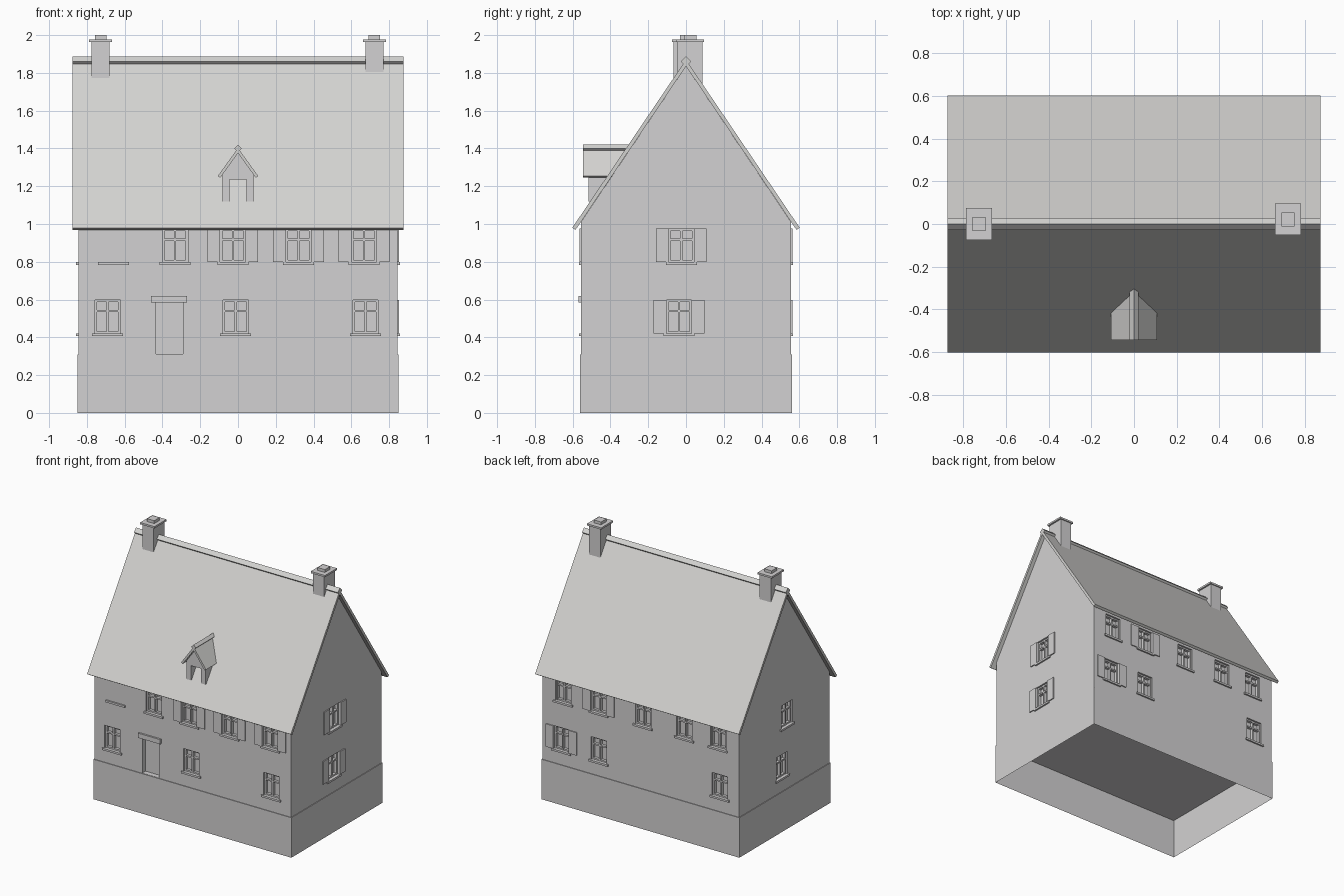
import bpy
import bmesh

cube = bpy.data.objects.get("Cube")
if cube:
    bpy.data.objects.remove(cube, do_unlink=True)


def material(name, rgb):
    m = bpy.data.materials.new(name)
    m.use_nodes = True
    m.diffuse_color = (*rgb, 1)
    m.node_tree.nodes["Principled BSDF"].inputs["Base Color"].default_value = (*rgb, 1)
    return m


WALL = material("wall grey", (0.65, 0.64, 0.645))
ROOF = material("roof grey", (0.65, 0.645, 0.63))


def finish(name, bm, mat):
    bmesh.ops.recalc_face_normals(bm, faces=bm.faces)
    mesh = bpy.data.meshes.new(name)
    bm.to_mesh(mesh)
    bm.free()
    mesh.materials.append(mat)
    ob = bpy.data.objects.new(name, mesh)
    bpy.context.scene.collection.objects.link(ob)
    return ob


def add_box(bm, lo, hi):
    verts = bmesh.ops.create_cube(bm, size=1)["verts"]
    for v in verts:
        for i in range(3):
            v.co[i] = lo[i] if v.co[i] < 0 else hi[i]
    return verts


def boxes(name, items, mat):
    bm = bmesh.new()
    for lo, hi in items:
        add_box(bm, lo, hi)
    return finish(name, bm, mat)


def prism(name, profile, axis, start, end, mat):
    """Extrude a (side, z) profile along the x or y axis."""
    bm = bmesh.new()
    place = (lambda s, z: (start, s, z)) if axis == "x" else (lambda s, z: (s, start, z))
    face = bm.faces.new([bm.verts.new(place(s, z)) for s, z in profile])
    ext = bmesh.ops.extrude_face_region(bm, geom=[face])["geom"]
    moved = [g for g in ext if isinstance(g, bmesh.types.BMVert)]
    d = end - start
    bmesh.ops.translate(bm, verts=moved, vec=(d, 0, 0) if axis == "x" else (0, d, 0))
    return finish(name, bm, mat)


def mirrored(half):
    """Complete a profile whose first and last points lie on the centre line."""
    return half + [(-s, z) for s, z in reversed(half) if s > 0]


def diamond(z, r):
    return [(0, z + r), (r, z), (0, z - r), (-r, z)]


# Main body with gables, and the open-bottomed plinth
HX, HY, BASE = 0.845, 0.555, 0.31
body = prism("house_walls",
             [(-HY, BASE - 0.005), (HY, BASE - 0.005), (HY, 1.012), (0, 1.835), (-HY, 1.012)],
             "x", -HX, HX, WALL)
bm = bmesh.new()
add_box(bm, (-HX - 0.005, -HY - 0.005, 0), (HX + 0.005, HY + 0.005, BASE))
bm.faces.ensure_lookup_table()
bottom = min(bm.faces, key=lambda f: f.calc_center_median().z)
bmesh.ops.delete(bm, geom=[bottom], context="FACES_ONLY")
finish("plinth", bm, WALL)

# Main roof and ridge cap
prism("main_roof", [(0, 1.87), (0.602, 0.98), (0.585, 0.969), (0, 1.835),
                    (-0.585, 0.969), (-0.602, 0.98)], "x", -0.875, 0.875, ROOF)
prism("ridge_cap", diamond(1.86, 0.027), "x", -0.875, 0.875, ROOF)

# Windows, shutters, sills and door are placed in wall coordinates
recesses, frames, sills, shutters = [], [], [], []


def on_wall(wall, u0, u1, out0, out1, z0, z1):
    axis, sign = wall
    half = HX if axis == "x" else HY
    a, b = sorted((sign * (half + out0), sign * (half + out1)))
    if axis == "x":
        return (a, u0, z0), (b, u1, z1)
    return (u0, a, z0), (u1, b, z1)


def window(wall, u, z, shuttered=False):
    w, h, bar = 0.067, 0.177, 0.011
    recesses.append(on_wall(wall, u - w, u + w, -0.035, 0.02, z, z + h))
    # upright bars
    for c in (-w + bar / 2, 0, w - bar / 2):
        frames.append(on_wall(wall, u + c - bar / 2, u + c + bar / 2, -0.036, -0.012, z, z + h))
    # cross bars
    for c in (0, h * 0.64, h - bar):
        frames.append(on_wall(wall, u - w, u + w, -0.036, -0.014, z + c, z + c + bar))
    sill(wall, u, z)
    if shuttered:
        for s0, s1 in ((-w - 0.067, -w), (w, w + 0.067)):
            shutters.append(on_wall(wall, u + s0, u + s1, -0.002, 0.008, z, z + h))


def sill(wall, u, z):
    sills.append(on_wall(wall, u - 0.082, u + 0.082, -0.01, 0.012, z - 0.014, z + 0.001))


FRONT, BACK, EAST, WEST = ("y", -1), ("y", 1), ("x", 1), ("x", -1)
UPPER, LOWER = 0.798, 0.42
layout = [
    (FRONT, UPPER, (-0.333, -0.027, 0.32, 0.667), (-0.027, 0.32, 0.667)),
    (FRONT, LOWER, (-0.69, -0.012, 0.675), ()),
    (BACK, UPPER, (0.665, 0.36, -0.02, -0.375, -0.665), (0.36,)),
    (BACK, LOWER, (0.68, 0.36, -0.68), (0.68,)),
    (EAST, UPPER, (-0.025,), (-0.025,)),
    (EAST, LOWER, (-0.037,), (-0.037,)),
    (WEST, UPPER, (-0.03,), ()),
    (WEST, LOWER, (0.03,), ()),
]
for wall, z, places, with_shutters in layout:
    for u in places:
        window(wall, u, z, u in with_shutters)
sill(FRONT, -0.66, UPPER)  # lone sill of the blind window

# Door recess and lintel
recesses.append(on_wall(FRONT, -0.433, -0.29, -0.04, 0.02, BASE + 0.002, 0.585))
boxes("door_lintel", [on_wall(FRONT, -0.46, -0.27, -0.02, 0.014, 0.584, 0.62)], WALL)

boxes("window_frames", frames, WALL)
boxes("window_sills", sills, WALL)
boxes("shutters", shutters, WALL)

# Cut the recesses out of the walls
cutter = boxes("recess_cutter", recesses, WALL)
cutter.hide_render = True
mod = body.modifiers.new("recesses", "BOOLEAN")
mod.operation = "DIFFERENCE"
mod.solver = "EXACT"
mod.object = cutter
bpy.context.view_layer.objects.active = body
bpy.ops.object.modifier_apply(modifier=mod.name)
bpy.data.objects.remove(cutter, do_unlink=True)

# Dormer: notched front running back into the roof
prism("dormer_walls", mirrored([(0.044, 1.12), (0.082, 1.12), (0.082, 1.262), (0, 1.377)])
      + [(-0.044, 1.235), (0.044, 1.235)], "y", -0.515, -0.33, WALL)
prism("dormer_roof", [(0, 1.402), (0.107, 1.254), (0.094, 1.245), (0, 1.375),
                      (-0.094, 1.245), (-0.107, 1.254)], "y", -0.545, -0.29, ROOF)
prism("dormer_ridge_cap", diamond(1.4, 0.02), "y", -0.545, -0.29, ROOF)

# Chimneys: shaft, cap slab and flue
for side, x, y in (("right", -0.727, 0), ("left", 0.722, 0.022)):
    parts = [(0.048, 0.066, 1.7, 1.964), (0.061, 0.074, 1.964, 1.978), (0.031, 0.033, 1.978, 2.0)]
    boxes(side + "_chimney",
          [((x - a, y - b, z0), (x + a, y + b, z1)) for a, b, z0, z1 in parts], WALL)
